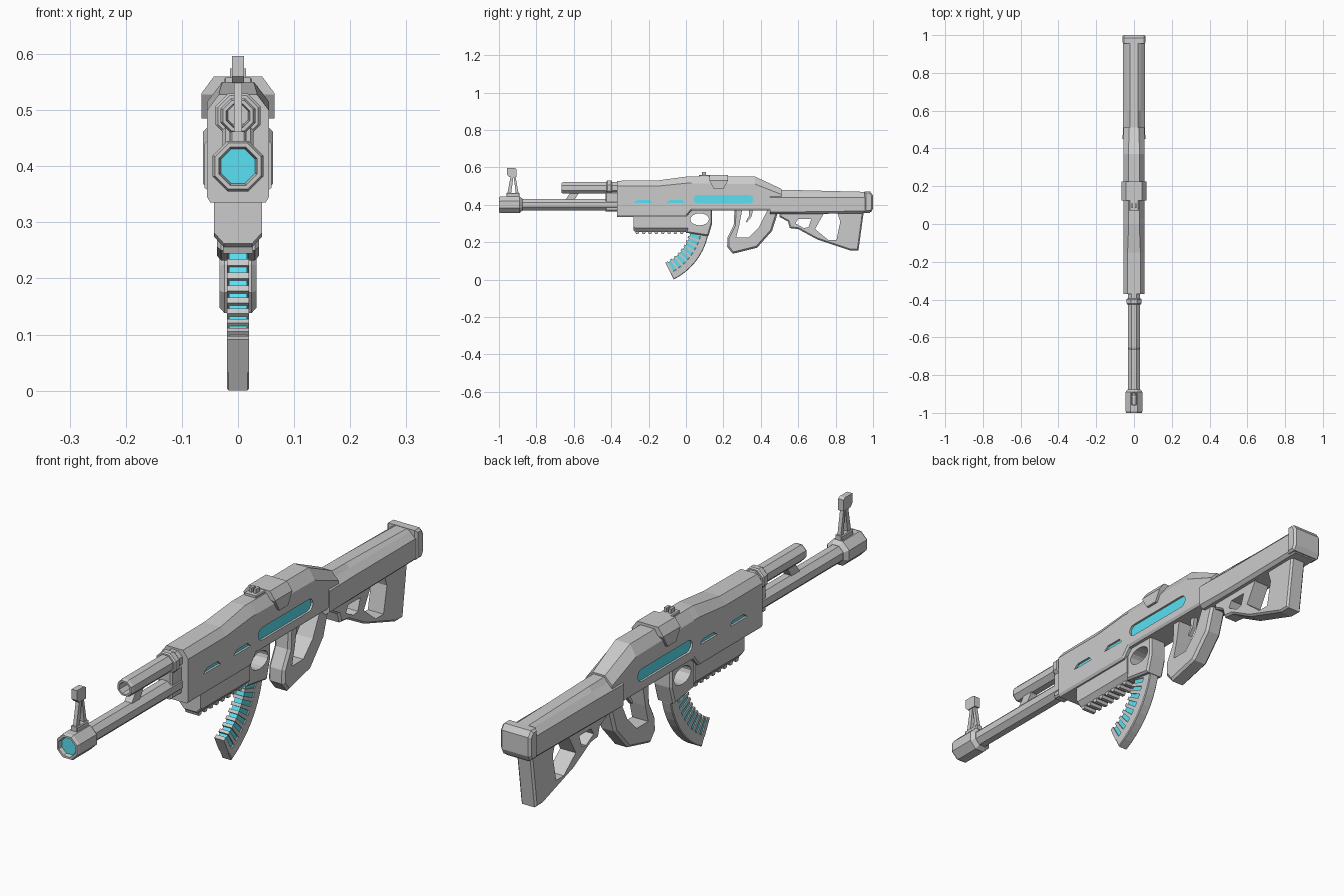
import bpy, bmesh
from math import sin, cos, pi, radians

if "Cube" in bpy.data.objects:
    bpy.data.objects.remove(bpy.data.objects["Cube"])

blue = bpy.data.materials.new("glow_blue")
blue.diffuse_color = (0.1, 0.75, 0.9, 1)
blue.use_nodes = True
blue.node_tree.nodes["Principled BSDF"].inputs["Base Color"].default_value = blue.diffuse_color


def finish(name, bm, mat=None):
    bmesh.ops.recalc_face_normals(bm, faces=bm.faces[:])
    me = bpy.data.meshes.new(name)
    bm.to_mesh(me)
    bm.free()
    ob = bpy.data.objects.new(name, me)
    bpy.context.collection.objects.link(ob)
    if mat:
        me.materials.append(mat)
    return ob


def bridge(name, rings, mat=None):
    """Skin a list of equal-length closed rings and cap both ends."""
    bm = bmesh.new()
    rows = [[bm.verts.new(p) for p in r] for r in rings]
    n = len(rows[0])
    for a, b in zip(rows, rows[1:]):
        for i in range(n):
            j = (i + 1) % n
            bm.faces.new((a[i], a[j], b[j], b[i]))
    bm.faces.new(rows[0])
    bm.faces.new(rows[-1])
    return finish(name, bm, mat)


def prism(name, pts, half, chamfer=0, mat=None):
    """Side profile (y, z) extruded to +-half in x, with chamfered rims."""
    ob = bridge(name, [[(x, y, z) for y, z in pts] for x in (-half, half)], mat)
    if chamfer:
        bm = bmesh.new()
        bm.from_mesh(ob.data)
        rim = [e for e in bm.edges if abs(e.verts[0].co.x - e.verts[1].co.x) < 1e-6]
        bmesh.ops.bevel(bm, geom=rim, offset=chamfer, segments=1, affect='EDGES', profile=0.5)
        bm.to_mesh(ob.data)
        bm.free()
    return ob


def loft(name, sections):
    """Sections (y, [(x, z)...]) give the right half, mirrored to the left."""
    return bridge(name, [[(x, y, z) for x, z in h] + [(-x, y, z) for x, z in reversed(h)]
                         for y, h in sections])


def tube(name, z0, steps, mat=None):
    """Octagonal turned part along y from (y, flat radius) steps."""
    k = 1 / cos(pi / 8)
    return bridge(name, [[(r * k * cos(pi / 8 + i * pi / 4), y, z0 + r * k * sin(pi / 8 + i * pi / 4))
                          for i in range(8)] for y, r in steps], mat)


def cut(ob, pts):
    """Cut a side profile right through an object."""
    tool = prism("cutter", pts, 0.2)
    mod = ob.modifiers.new("cut", 'BOOLEAN')
    mod.operation, mod.solver, mod.object = 'DIFFERENCE', 'EXACT', tool
    dg = bpy.context.evaluated_depsgraph_get()
    me = bpy.data.meshes.new_from_object(ob.evaluated_get(dg))
    ob.modifiers.clear()
    ob.data = me
    bpy.data.objects.remove(tool)


def box(name, y0, y1, z0, z1, half, chamfer=0):
    return prism(name, [(y0, z0), (y1, z0), (y1, z1), (y0, z1)], half, chamfer)


# Receiver body
body = loft("receiver", [(y, [(w - .006, zb), (w, zb + .01), (w, zs), (wt, zt)]) for y, zb, w, zs, wt, zt in [
    (-.37, .335, .055, .50, .034, .528), (-.15, .335, .055, .50, .034, .53),
    (0, .335, .055, .515, .028, .55), (.03, .37, .055, .515, .028, .55),
    (.37, .37, .055, .51, .03, .55), (.51, .37, .055, .455, .025, .485)]])

# Glowing slots in the receiver sides
long_slot = [(.337 + .023 * cos(a), .429 + .023 * sin(a)) for a in [-pi / 2 + i * pi / 6 for i in range(7)]] + \
            [(.063 + .023 * cos(a), .429 + .023 * sin(a)) for a in [pi / 2 + i * pi / 6 for i in range(7)]]
slots = [long_slot] + [[(y, .41), (y + .10, .41), (y + .085, .426), (y + .02, .426)] for y in (-.28, -.105)]
for i, s in enumerate(slots):
    cut(body, s)
    prism(f"glow_slot_{i}", s, .047, mat=blue)

# Barrel and muzzle
tube("barrel", .40, [(-.90, .031), (-.36, .031)])
tube("muzzle", .40, [(-.875, .032), (-.89, .045), (-.99, .045), (-1, .041), (-1, .034), (-.98, .030)])
tube("muzzle_glow", .40, [(-.985, .0305), (-.978, .0305)], blue)

# Gas tube, collar and struts above the barrel
tube("gas_tube", .49, [(-.36, .031), (-.655, .031), (-.665, .027), (-.665, .021), (-.60, .018)])
tube("gas_tube_collar", .49, [(-.425, .036), (-.42, .040), (-.40, .040), (-.395, .036)])
prism("gas_block", [(-.65, .42), (-.61, .475), (-.565, .475), (-.60, .42)], .015)
box("barrel_support", -.43, -.36, .365, .47, .028, .006)

# Front sight
box("front_sight_base", -.96, -.89, .435, .462, .014, .003)
prism("front_sight_post", [(-.955, .46), (-.935, .46), (-.922, .555), (-.937, .555)], .007)
prism("front_sight_brace", [(-.91, .46), (-.895, .46), (-.912, .555), (-.922, .555)], .007)
prism("front_sight_head", [(-.957, .56), (-.945, .548), (-.905, .548), (-.905, .59), (-.915, .596), (-.957, .596)], .011)

# Saddle cover and rear sight
loft("saddle_cover", [(y, [(.065, z), (.065, .53), (.043, .56)]) for y, z in
                      [(.125, .528), (.15, .485), (.20, .485), (.225, .528)]])
box("rear_sight_base", .07, .125, .545, .558, .025, .003)
for s in (-1, 1):
    box("rear_sight_ear", .085, .108, .555, .574, .005).location.x = s * .009

# Lower handguard with ribbed underside
loft("handguard", [(y, [(.025, z), (.043, z + .02), (.043, .345)]) for y, z in
                   [(-.28, .262), (-.27, .255), (.01, .255)]])
for i in range(8):
    y = -.272 + i * .034
    prism(f"handguard_rib_{i}", [(y, .258), (y + .005, .244), (y + .018, .244), (y + .023, .258)], .027)

# Magazine well with oval opening
well = prism("magazine_well", [(0, .39), (0, .25), (.12, .232), (.14, .30), (.14, .39)], .037, .007)
cut(well, [(.073 + .05 * cos(i * pi / 8), .322 + .032 * sin(i * pi / 8)) for i in range(16)])


# Curved magazine: spine, glowing core and ribs
def arc_pts(r0, r1, a0, a1, n):
    angs = [radians(a0 + (a1 - a0) * i / n) for i in range(n + 1)]
    return [(-.22 + r1 * cos(a), .31 + r1 * sin(a)) for a in angs] + \
           [(-.22 + r0 * cos(a), .31 + r0 * sin(a)) for a in reversed(angs)]


prism("magazine_spine", arc_pts(.305, .346, -8, -63.5, 9), .020, .003)
prism("magazine_core", arc_pts(.252, .31, -8, -62, 9), .016, mat=blue)
for i in range(9):
    a = -12 - 6 * i
    prism(f"magazine_rib_{i}", arc_pts(.245, .31, a, a - (3.5 if i == 8 else 2.8), 1), .020)

# Pistol grip loop and trigger
grip = prism("pistol_grip", [(.26, .385), (.255, .29), (.222, .225), (.22, .175), (.25, .138),
                             (.38, .17), (.46, .26), (.50, .385)], .033, .009)
cut(grip, [(.30, .371), (.285, .29), (.268, .225), (.335, .225), (.39, .28), (.435, .371)])
prism("trigger", [(.335, .38), (.36, .38), (.35, .335), (.325, .305), (.32, .31), (.337, .34)], .008)

# Stock: wide upper beam, butt cap and open lower frame
loft("stock_beam", [(y, [(.045, zb), (w, zb + .012), (w, .44), (.036, .462), (.022, zt)]) for y, zb, w, zt in
                    [(.45, .35, .060, .48), (.60, .35, .057, .478), (.985, .355, .057, .468)]])
prism("butt_cap", [(.955, .36), (.99, .36), (1, .38), (1, .45), (.985, .47), (.955, .47)], .062, .008)
frame = prism("stock_frame", [(.50, .37), (.50, .335), (.545, .31), (.555, .275), (.60, .27), (.70, .215),
                              (.79, .185), (.88, .155), (.922, .155), (.95, .36), (.95, .40), (.50, .40)], .032, .007)
cut(frame, [(.735, .35), (.81, .355), (.825, .31), (.805, .212), (.76, .212), (.69, .27)])
cut(frame, [(.585, .30), (.60, .325), (.67, .325), (.655, .28), (.63, .275)])
